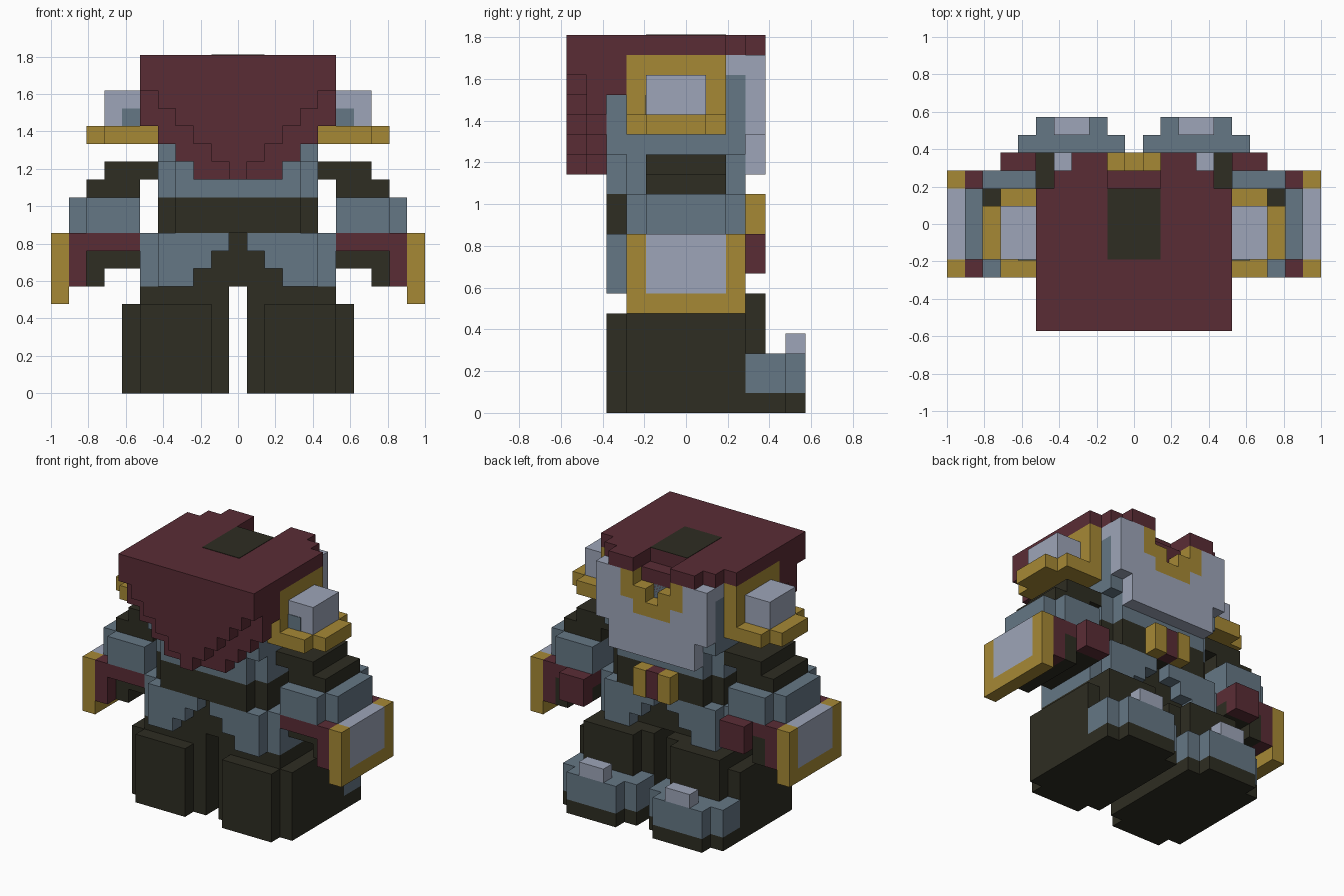
import bpy, bmesh

if "Cube" in bpy.data.objects:
    bpy.data.objects.remove(bpy.data.objects["Cube"])

U = 2 / 21  # one block

def mat(name, rgb):
    m = bpy.data.materials.new(name)
    lin = [(c / 255 / 12.92) if c < 11 else ((c / 255 + 0.055) / 1.055) ** 2.4 for c in rgb]
    m.diffuse_color = (*lin, 1)
    m.use_nodes = True
    m.node_tree.nodes["Principled BSDF"].inputs["Base Color"].default_value = m.diffuse_color
    return m

RED = mat("maroon", (90, 44, 53))
GOLD = mat("gold", (166, 137, 53))
STEEL = mat("steel_blue", (101, 119, 133))
PALE = mat("pale_grey", (157, 165, 184))
DARK = mat("dark_olive", (46, 45, 34))

def part(name, material, *boxes, mirror=False):
    """Object made of blocks (x0, x1, y0, y1, z0, z1); mirror adds the -x copies."""
    bm = bmesh.new()
    sides = [(x0, x1, *r) for x0, x1, *r in boxes]
    if mirror:
        sides += [(-x1, -x0, *r) for x0, x1, *r in boxes]
    for x0, x1, y0, y1, z0, z1 in sides:
        vs = bmesh.ops.create_cube(bm, size=1)["verts"]
        for v in vs:
            v.co.x = (x0 if v.co.x < 0 else x1) * U
            v.co.y = (y0 if v.co.y < 0 else y1) * U
            v.co.z = (z0 if v.co.z < 0 else z1) * U
    me = bpy.data.meshes.new(name)
    bm.to_mesh(me)
    bm.free()
    me.materials.append(material)
    ob = bpy.data.objects.new(name, me)
    bpy.context.collection.objects.link(ob)

# Boots and legs
part("boot_sole", DARK, (.5, 6.5, 3, 5, 0, 1), (1.5, 5.5, 5, 6, 0, 1), mirror=True)
part("boot_upper", STEEL, (.5, 6.5, 3, 5, 1, 3), (1.5, 5.5, 5, 6, 1, 3), mirror=True)
part("toe_cap", PALE, (2.5, 4.5, 5, 6, 3, 4), mirror=True)
part("leg", DARK, (.5, 6.5, -3, 3, 0, 5), (1.5, 5.5, -4, -3, 0, 5),
     (.5, 5.5, -3, 3, 5, 6), (1.5, 5.5, 3, 4, 3, 6), mirror=True)

# Stepped skirt with dark gap
part("skirt", STEEL, (2.5, 4.5, -4, 3, 6, 9), (1.5, 2.5, -4, 3, 7, 9),
     (.5, 1.5, -4, 3, 8, 9), (4.5, 5.5, -3, 2, 6, 9), mirror=True)
part("trousers", DARK, (-.5, .5, -3, 2, 6, 9), (-1.5, 1.5, -3, 2, 6, 8), (-2.5, 2.5, -3, 2, 6, 7))

# Belt and buckle
part("belt", DARK, (-4.5, 4.5, -3, 2, 9, 11), (-3.5, 3.5, -4, 3, 9, 11))
part("buckle", GOLD, (.5, 1.5, 3, 4, 9, 11), mirror=True)
part("buckle_stone", RED, (-.5, .5, 3, 3.9, 9, 11))

# Torso and head
part("torso", STEEL, (-4.5, 4.5, -3, 2, 11, 13), (-3.5, 3.5, -4, 3, 11, 13))
part("head", STEEL, (-4.5, 4.5, -4, 3, 13, 16), (-4.5, 4.5, -3, 3, 16, 17),
     (-4.5, 4.5, -3, 2, 17, 18))

# Beard with stepped lower edge, leaving room for the gold chevron
part("beard", PALE, (3.5, 4.5, 3, 4, 14, 18), (2.5, 3.5, 3, 4, 12, 18),
     (1.5, 2.5, 3, 4, 12, 16), (0, 1.5, 3, 4, 12, 15), (1.5, 4.5, 2, 3, 17, 18), mirror=True)
part("chevron", GOLD, (1.5, 2.5, 3, 4, 16, 18), (.5, 1.5, 3, 4, 15, 17),
     (0, .5, 3, 4, 15, 16), mirror=True)

# Hood: top lobes, side edges and two stepped layers of drape
part("hood_top", RED, (-5.5, 5.5, -6, 2, 18, 19), (-1.5, 1.5, 2, 3, 16, 18))
part("hood_lobe", RED, (1.5, 4.5, 2, 3, 18, 19), (1.5, 3.5, 3, 4, 18, 19),
     (4.5, 5.5, -4, -3, 16, 18), (0, 4.5, -4, -3, 16, 18), mirror=True)
for name, y, bottoms in (("drape_outer", -6, (12, 13, 14, 15, 16, 17)),
                         ("drape_inner", -5, (12, 12, 12, 13, 14, 15))):
    part(name, RED, *[(max(0, i - .5), i + .5, y, y + 1, b, 18)
                      for i, b in enumerate(bottoms)], mirror=True)
part("hood_patch", DARK, (-1.5, 1.5, -2, 2, 18.98, 19.03))

# Ear guards and horns
part("ear_guard", GOLD, (4.5, 5.5, -3, 2, 14, 18), (5.5, 7.5, -3, 2, 14, 15),
     (7.5, 8.5, -2, 1, 14, 15), mirror=True)
part("horn", PALE, (5.5, 7.5, -2, 1, 15, 17), mirror=True)
part("horn_spot", STEEL, (5.5, 6.5, -2.04, -1.96, 15, 16), mirror=True)

# Arms, gloves and shields
part("shoulder", DARK, (5.5, 8.5, -2, 2, 11, 12), (4.5, 7.5, -2, 2, 12, 13), mirror=True)
part("sleeve", STEEL, (5.5, 8.5, -3, 3, 9, 11), (8.5, 9.5, -2, 2, 9, 11), mirror=True)
part("cuff", RED, (5.5, 9.5, -3, 3, 8, 9), (8.5, 9.5, -3, 3, 6, 8),
     (5.5, 7.5, 3, 4, 7, 9), mirror=True)
part("glove", DARK, (5.5, 8.5, -2, 3, 7, 8), (7.5, 8.5, -2, 3, 6, 7), mirror=True)
part("shield_rim", GOLD, (9.5, 10.5, -3, -2, 5, 9), (9.5, 10.5, 2, 3, 5, 9),
     (9.5, 10.5, -2, 2, 5, 6), mirror=True)
part("shield_panel", PALE, (9.5, 10.5, -2, 2, 6, 9), mirror=True)
